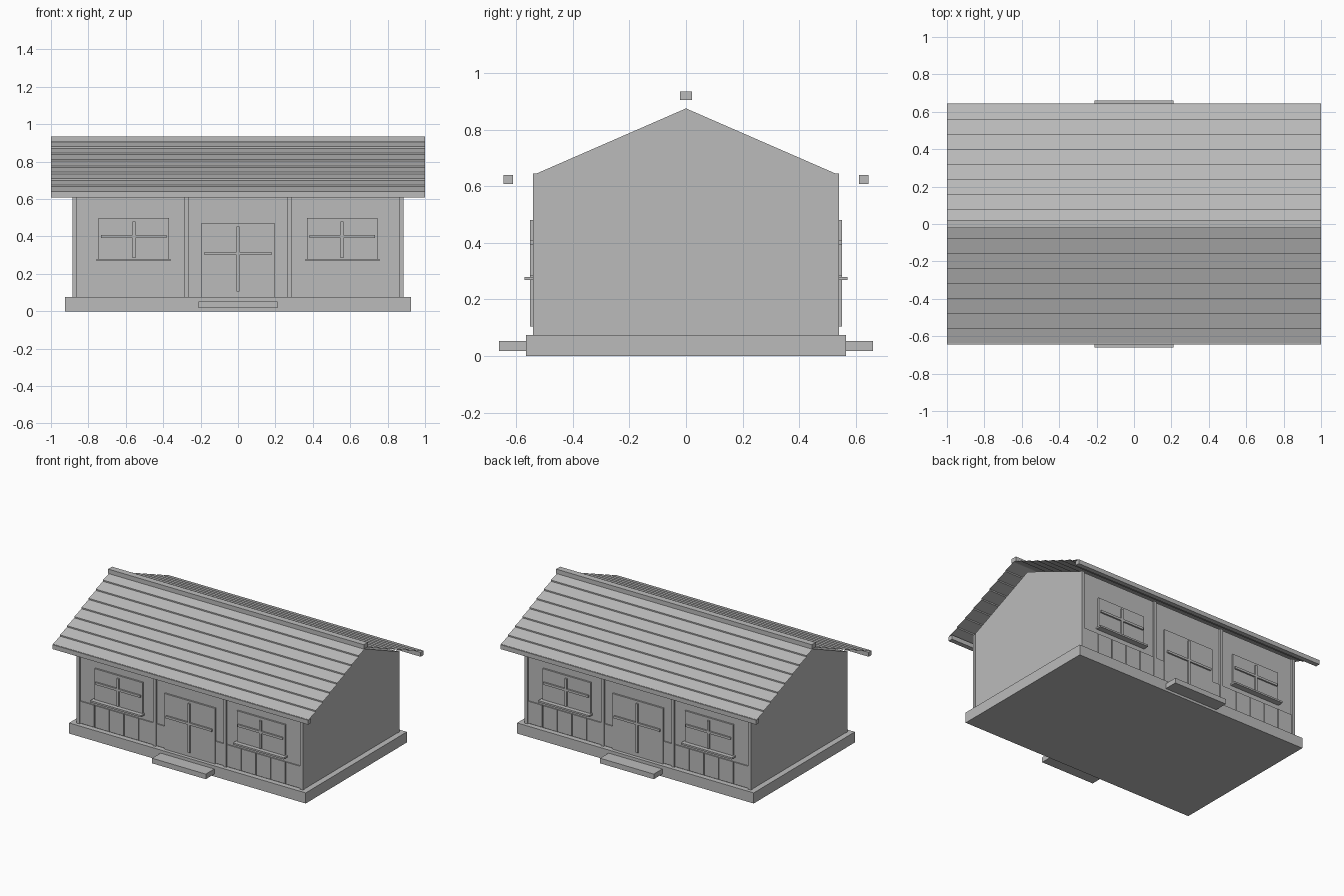
import bpy
import bmesh

cube = bpy.data.objects.get("Cube")
if cube:
    bpy.data.objects.remove(cube, do_unlink=True)

GREY = (0.5, 0.5, 0.5, 1)
grey = bpy.data.materials.new("plain grey")
grey.use_nodes = True
grey.diffuse_color = GREY
grey.node_tree.nodes["Principled BSDF"].inputs["Base Color"].default_value = GREY


def finish(name, bm):
    mesh = bpy.data.meshes.new(name)
    bm.to_mesh(mesh)
    bm.free()
    mesh.materials.append(grey)
    obj = bpy.data.objects.new(name, mesh)
    bpy.context.collection.objects.link(obj)
    return obj


def box(name, x0, x1, y0, y1, z0, z1):
    bm = bmesh.new()
    bmesh.ops.create_cube(bm, size=1)
    for v in bm.verts:
        v.co = ((x0 + x1) / 2 + v.co.x * (x1 - x0),
                (y0 + y1) / 2 + v.co.y * (y1 - y0),
                (z0 + z1) / 2 + v.co.z * (z1 - z0))
    return finish(name, bm)


def facade_box(name, x0, x1, near, far, z0, z1):
    """Box on the front, with a twin on the back."""
    box("front_" + name, x0, x1, -far, -near, z0, z1)
    box("back_" + name, x0, x1, near, far, z0, z1)


WALL, TRIM, BAR = 0.528, 0.54, 0.551
WAIST, EAVE, FLOOR = 0.235, 0.645, 0.075

# Foundation and steps
box("foundation", -0.925, 0.925, -0.565, 0.565, 0, FLOOR)
facade_box("step", -0.21, 0.21, 0.56, 0.66, 0.017, 0.053)

# House body with gable ends
bm = bmesh.new()
outline = [(-WALL, FLOOR), (WALL, FLOOR), (WALL, EAVE), (0, 0.875), (-WALL, EAVE)]
gable = bm.faces.new([bm.verts.new((-0.884, y, z)) for y, z in outline])
ext = bmesh.ops.extrude_face_region(bm, geom=[gable])
verts = [g for g in ext["geom"] if isinstance(g, bmesh.types.BMVert)]
bmesh.ops.translate(bm, verts=verts, vec=(1.768, 0, 0))
bmesh.ops.recalc_face_normals(bm, faces=bm.faces)
finish("house_walls", bm)


def boards(name, x0, x1, count):
    width = (x1 - x0) / count
    for i in range(count):
        left = x0 + i * width
        facade_box(f"{name}_{i + 1}", left + 0.003, left + width - 0.003,
                   WALL - 0.01, 0.536, 0.08, WAIST)


def cross_bars(name, cx, half, z0, z1, zmid):
    facade_box(name + "_upright_bar", cx - 0.008, cx + 0.008, TRIM - 0.01, BAR, z0, z1)
    facade_box(name + "_level_bar", cx - half, cx + half, TRIM - 0.01, BAR,
               zmid - 0.008, zmid + 0.008)


# Posts, wainscot boards and windows on both halves
for side, s in (("left", 1), ("right", -1)):
    def span(a, b):
        return sorted((s * a, s * b))

    facade_box(side + "_corner_post", *span(0.863, 0.886), WALL - 0.01, TRIM, FLOOR, EAVE)
    facade_box(side + "_middle_post", *span(0.265, 0.285), WALL - 0.01, TRIM, FLOOR, EAVE)
    boards(side + "_wainscot_board", *span(0.285, 0.863), 5)
    boards(side + "_door_board", *span(0.198, 0.265), 1)
    facade_box(side + "_window_panel", *span(0.37, 0.745), WALL - 0.01, TRIM, 0.28, 0.498)
    facade_box(side + "_window_sill", *span(0.36, 0.757), WALL - 0.01, 0.57, 0.268, 0.28)
    cross_bars(side + "_window", s * 0.557, 0.175, 0.285, 0.48, 0.4)

# Double door
facade_box("door_panel", -0.198, 0.198, WALL - 0.01, TRIM, FLOOR, 0.468)
cross_bars("door", 0, 0.18, 0.105, 0.452, 0.31)

# Stepped sheet roof, one slope per side
COURSES, LIP = 8, 0.009
run, rise = 0.64 / COURSES, (0.905 - 0.632) / COURSES
for name, s in (("front_roof", -1), ("back_roof", 1)):
    bm = bmesh.new()
    profile = []
    for i in range(COURSES):
        y, z = 0.64 - i * run, 0.632 + i * rise
        profile += [(y, z), (y, z + LIP)]
    profile.append((0, 0.905))
    rows = [[bm.verts.new((x, s * y, z)) for x in (-1, 1)] for y, z in profile]
    for a, b in zip(rows, rows[1:]):
        quad = [a[0], a[1], b[1], b[0]]
        bm.faces.new(quad if s < 0 else quad[::-1])
    finish(name, bm)

# Ridge and eave beams
box("ridge_beam", -1, 1, -0.022, 0.022, 0.904, 0.935)
facade_box("eave_beam", -1, 1, 0.612, 0.645, 0.608, 0.639)
